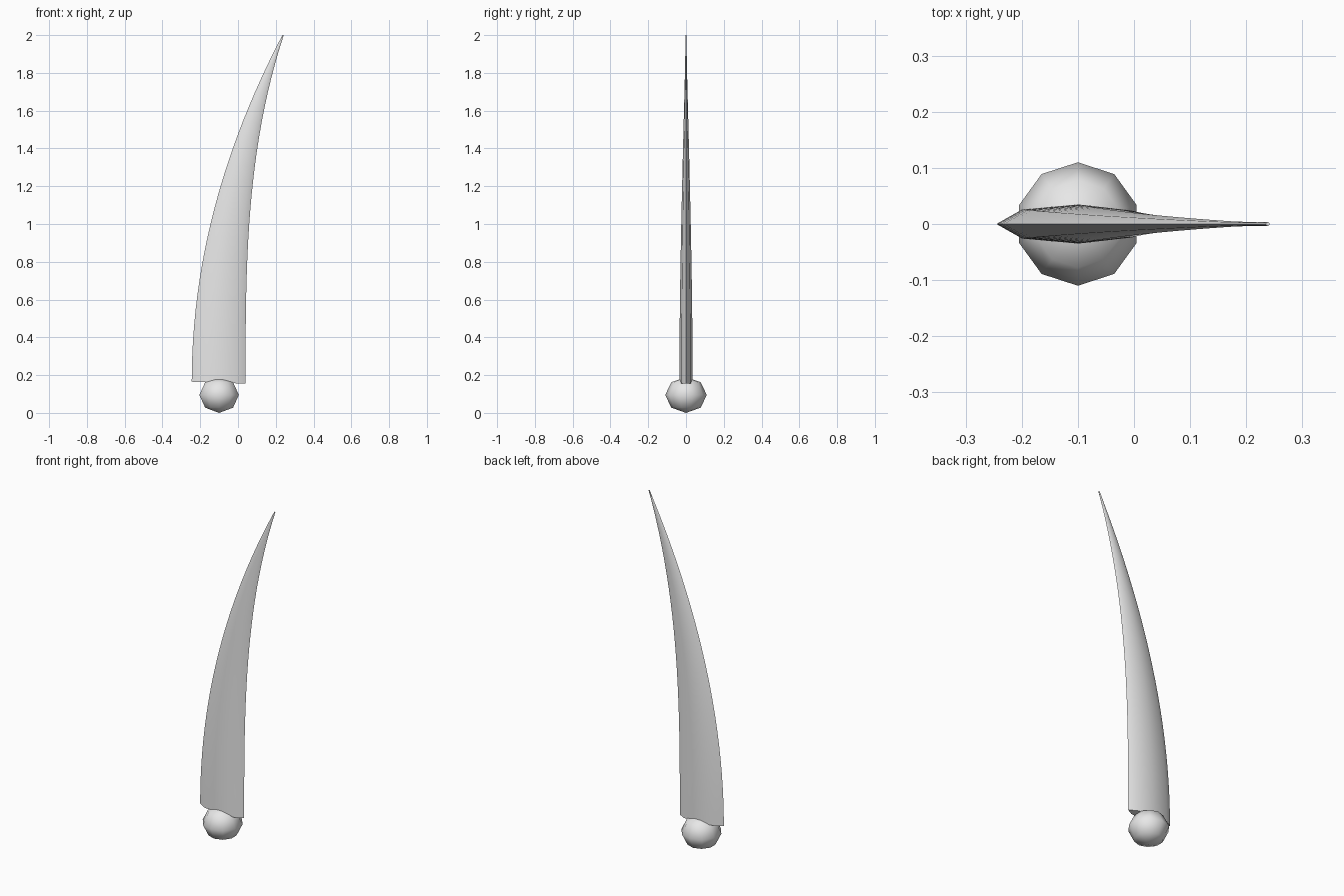
import bpy
import bmesh
from mathutils import Matrix

cube = bpy.data.objects.get("Cube")
if cube:
    bpy.data.objects.remove(cube, do_unlink=True)

GREY = (0.8, 0.8, 0.8, 1.0)
mat = bpy.data.materials.new("light grey")
mat.use_nodes = True
mat.diffuse_color = GREY
mat.node_tree.nodes["Principled BSDF"].inputs["Base Color"].default_value = GREY


def finish(bm, name, angle):
    """Turn the bmesh into a smooth-shaded object with sharp edges kept."""
    bmesh.ops.recalc_face_normals(bm, faces=bm.faces)
    mesh = bpy.data.meshes.new(name)
    bm.to_mesh(mesh)
    bm.free()
    mesh.materials.append(mat)
    obj = bpy.data.objects.new(name, mesh)
    bpy.context.collection.objects.link(obj)
    bpy.ops.object.select_all(action="DESELECT")
    obj.select_set(True)
    bpy.context.view_layer.objects.active = obj
    bpy.ops.object.shade_smooth_by_angle(angle=angle)
    return obj


# Blade: faceted lens section (fraction of width, half thickness), swept upward
HALF = [(0.0, 0.0), (0.16, 0.026), (0.51, 0.035), (0.85, 0.024), (1.0, 0.0)]
SECTION = HALF + [(f, -y) for f, y in reversed(HALF[1:-1])]
BASE, HEIGHT, STEPS = 0.16, 1.84, 24

bm = bmesh.new()
rings = []
for i in range(STEPS + 1):
    t = i / STEPS
    outer = -0.245 + 0.48 * t ** 2      # convex edge
    inner = 0.04 + 0.202 * t ** 3       # concave edge
    width = inner - outer
    thick = max(width / 0.285, 0.1)
    slant = 0.01 * (1 - t)              # base dips toward the inner edge
    rings.append([bm.verts.new((outer + f * width, y * thick,
                                BASE + HEIGHT * t + slant * (0.5 - f)))
                  for f, y in SECTION])
n = len(SECTION)
for low, high in zip(rings, rings[1:]):
    for k in range(n):
        j = (k + 1) % n
        bm.faces.new((low[k], low[j], high[j], high[k]))
bm.faces.new(rings[0])
bm.faces.new(rings[-1])
finish(bm, "curved_blade", 0.7)

# Root ball: ten-sided, slightly flattened
bm = bmesh.new()
bmesh.ops.create_uvsphere(
    bm, u_segments=10, v_segments=4, radius=0.11,
    matrix=Matrix.Translation((-0.1, 0, 0.095)) @ Matrix.Diagonal((1, 1, 0.864, 1)))
finish(bm, "root_ball", 1.4)
